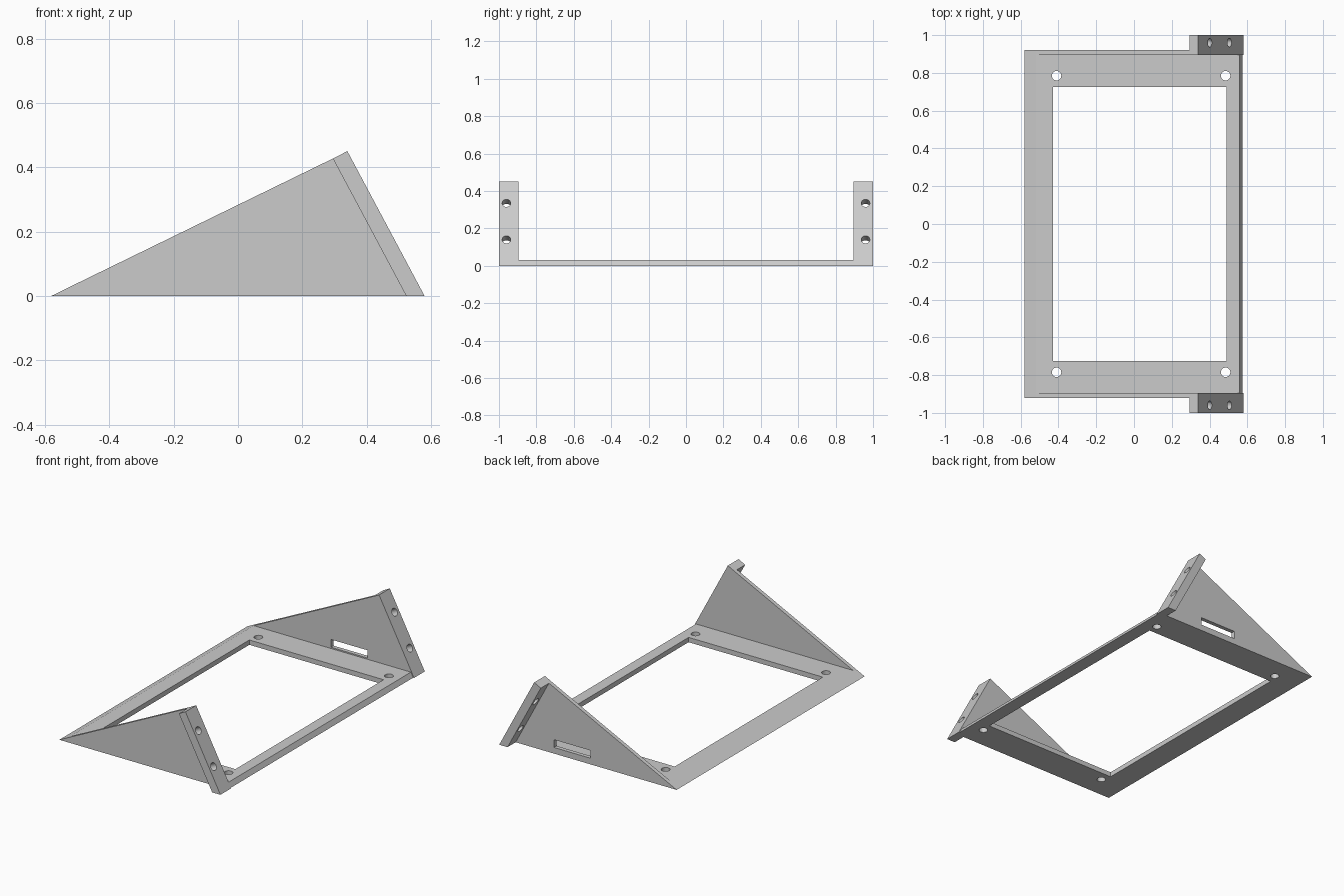
import bpy, bmesh
from mathutils import Vector

if "Cube" in bpy.data.objects:
    bpy.data.objects.remove(bpy.data.objects["Cube"], do_unlink=True)

grey = bpy.data.materials.new("plain grey")
grey.use_nodes = True
grey.diffuse_color = (0.6, 0.6, 0.6, 1)
grey.node_tree.nodes["Principled BSDF"].inputs["Base Color"].default_value = grey.diffuse_color


def add_object(name, bm):
    bmesh.ops.recalc_face_normals(bm, faces=bm.faces)
    mesh = bpy.data.meshes.new(name)
    bm.to_mesh(mesh)
    bm.free()
    mesh.materials.append(grey)
    obj = bpy.data.objects.new(name, mesh)
    bpy.context.collection.objects.link(obj)
    return obj


def prism(name, profile, y0, y1):
    """Extrude an x-z profile along y."""
    bm = bmesh.new()
    face = bm.faces.new([bm.verts.new((x, y0, z)) for x, z in profile])
    new = bmesh.ops.extrude_face_region(bm, geom=[face])["geom"]
    verts = [v for v in new if isinstance(v, bmesh.types.BMVert)]
    bmesh.ops.translate(bm, verts=verts, vec=(0, y1 - y0, 0))
    return add_object(name, bm)


def block(name, x0, x1, y0, y1, z0, z1):
    return prism(name, [(x0, z0), (x1, z0), (x1, z1), (x0, z1)], y0, y1)


def drill(centre, radius, axis):
    bm = bmesh.new()
    bmesh.ops.create_cone(bm, cap_ends=True, segments=32, radius1=radius,
                          radius2=radius, depth=0.2)
    obj = add_object("drill", bm)
    obj.rotation_mode = 'QUATERNION'
    obj.rotation_quaternion = Vector(axis).to_track_quat('Z', 'Y')
    obj.location = centre
    return obj


def cut(obj, cutters):
    bpy.context.view_layer.objects.active = obj
    for cutter in cutters:
        cutter.hide_render = True
        mod = obj.modifiers.new("cut", 'BOOLEAN')
        mod.operation = 'DIFFERENCE'
        mod.solver = 'EXACT'
        mod.object = cutter
        bpy.ops.object.modifier_apply(modifier=mod.name)
        bpy.data.objects.remove(cutter, do_unlink=True)


# Base frame with bevelled ends, open middle and corner screw holes
THICK = 0.03
frame = prism("base_frame", [(-0.58, 0), (0.574, 0), (0.558, THICK), (-0.519, THICK)], -0.92, 0.92)
cut(frame, [block("opening", -0.43, 0.49, -0.725, 0.725, -0.1, 0.1)]
    + [drill((x, y, 0), 0.025, (0, 0, 1)) for x in (-0.41, 0.485) for y in (-0.785, 0.785)])

# Triangular side walls and slanted mounting flanges
apex, foot = Vector((0.34, 0, 0.45)), Vector((0.58, 0, 0))
slope = foot - apex
normal = (-slope.z, 0, slope.x)
for side, label in ((-1, "front"), (1, "back")):
    wall = prism(label + "_side_wall", [(-0.519, THICK), (0.507, THICK), (0.295, 0.427)],
                 side * 0.895, side * 0.92)
    if side > 0:
        cut(wall, [block("slot", 0.01, 0.26, 0.8, 1.0, 0.038, 0.086)])
    flange = prism(label + "_flange", [(0.523, 0), (0.58, 0), (0.34, 0.45), (0.295, 0.427)],
                   side * 0.895, side * 1.0)
    holes = []
    for height in (0.14, 0.335):
        point = apex + slope * (1 - height / apex.z)
        point.y = side * 0.96
        holes.append(drill(point, 0.023, normal))
    cut(flange, holes)
